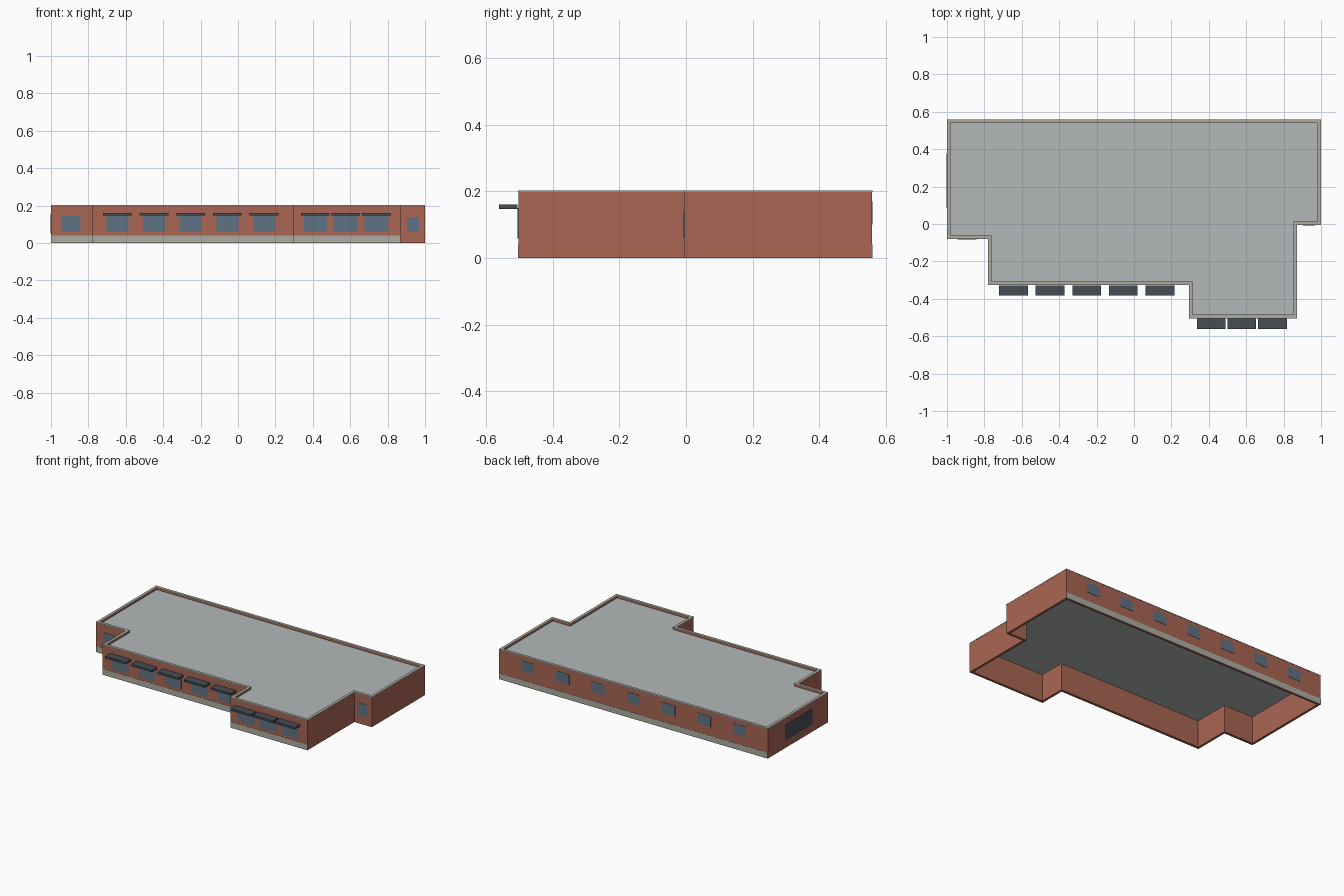
import bpy, bmesh
from mathutils import Vector

if "Cube" in bpy.data.objects:
    bpy.data.objects.remove(bpy.data.objects["Cube"])


def material(name, r, g, b):
    m = bpy.data.materials.new(name)
    m.diffuse_color = [(c / 255) ** 2.2 for c in (r, g, b)] + [1]
    m.use_nodes = True
    m.node_tree.nodes["Principled BSDF"].inputs["Base Color"].default_value = m.diffuse_color
    return m


BRICK = material("brick", 168, 102, 84)
STONE = material("stone", 172, 170, 160)
ROOF = material("roofing", 178, 183, 184)
GLASS = material("glass", 96, 114, 130)
DARK = material("dark_metal", 72, 78, 86)

# Footprint, counter-clockwise from the front-left corner
PLAN = [(-1, -.08), (-.78, -.08), (-.78, -.325), (.296, -.325), (.296, -.503),
        (.87, -.503), (.87, -.005), (1, -.005), (1, .558), (-1, .558)]


def inset(points, d):
    # Mitred inward offset of the right-angled outline
    out = []
    for i, p in enumerate(points):
        a, b, c = Vector(points[i - 1]), Vector(p), Vector(points[(i + 1) % len(points)])
        u, v = (b - a).normalized(), (c - b).normalized()
        out.append(b + d * (Vector((-u.y, u.x)) + Vector((-v.y, v.x))))
    return out


def finish(name, bm, mat):
    bmesh.ops.recalc_face_normals(bm, faces=bm.faces)
    me = bpy.data.meshes.new(name)
    bm.to_mesh(me)
    bm.free()
    me.materials.append(mat)
    ob = bpy.data.objects.new(name, me)
    bpy.context.collection.objects.link(ob)


def ring(name, d0, d1, z0, z1, mat):
    # Closed wall loop between two insets of the footprint
    bm = bmesh.new()
    loops = [[bm.verts.new((p[0], p[1], z)) for p in inset(PLAN, d)]
             for d, z in ((d0, z0), (d0, z1), (d1, z1), (d1, z0))]
    n = len(PLAN)
    for k in range(4):
        A, B = loops[k], loops[(k + 1) % 4]
        for i in range(n):
            j = (i + 1) % n
            bm.faces.new((A[i], A[j], B[j], B[i]))
    finish(name, bm, mat)


def slab(name, d, z0, z1, mat):
    bm = bmesh.new()
    f = bm.faces.new([bm.verts.new((p[0], p[1], z0)) for p in inset(PLAN, d)])
    ext = bmesh.ops.extrude_face_region(bm, geom=[f], use_keep_orig=True)
    vs = [g for g in ext["geom"] if isinstance(g, bmesh.types.BMVert)]
    bmesh.ops.translate(bm, vec=(0, 0, z1 - z0), verts=vs)
    finish(name, bm, mat)


def box(name, x0, x1, y0, y1, z0, z1, mat):
    bm = bmesh.new()
    bmesh.ops.create_cube(bm, size=1)
    for v in bm.verts:
        v.co = (x1 if v.co.x > 0 else x0, y1 if v.co.y > 0 else y0, z1 if v.co.z > 0 else z0)
    finish(name, bm, mat)


def panel(name, x, w, y, z0, z1, mat, t=.002):
    box(name, x - w / 2, x + w / 2, y - t, y + t, z0, z1, mat)


# Shell: hollow walls, coping on the parapet, sunken roof
ring("walls", 0, .016, 0, .198, BRICK)
ring("coping", -.001, .018, .198, .203, STONE)
slab("roof", .014, .182, .186, ROOF)

# Stone plinth on the front and back faces
for x0, x1, y in ((-1, -.78, -.08), (-.78, .296, -.325), (.296, .87, -.503), (-1, 1, .558)):
    panel("plinth", (x0 + x1) / 2, x1 - x0, y, 0, .04, STONE, .0015)

# Front windows, each bay under its own canopy
for x_start, step, count, w, y in ((-.645, .196, 5, .118, -.325), (.413, .1635, 3, .125, -.503)):
    for i in range(count):
        x = x_start + step * i
        panel("front_window", x, w, y, .058, .15, GLASS)
        box("canopy", x - .077, x + .077, y - .058, y - .003, .147, .161, DARK)

# Plain windows of the side wings
panel("left_wing_window", -.893, .104, -.08, .06, .146, GLASS)
panel("right_wing_window", .935, .065, -.005, .06, .14, GLASS)

# Back windows
for i in range(7):
    panel("back_window", -.79 + .2633 * i, .097, .558, .1, .17, GLASS)

# Dark opening on the left side
box("side_door", -1.002, -.998, .086, .377, .05, .155, DARK)
